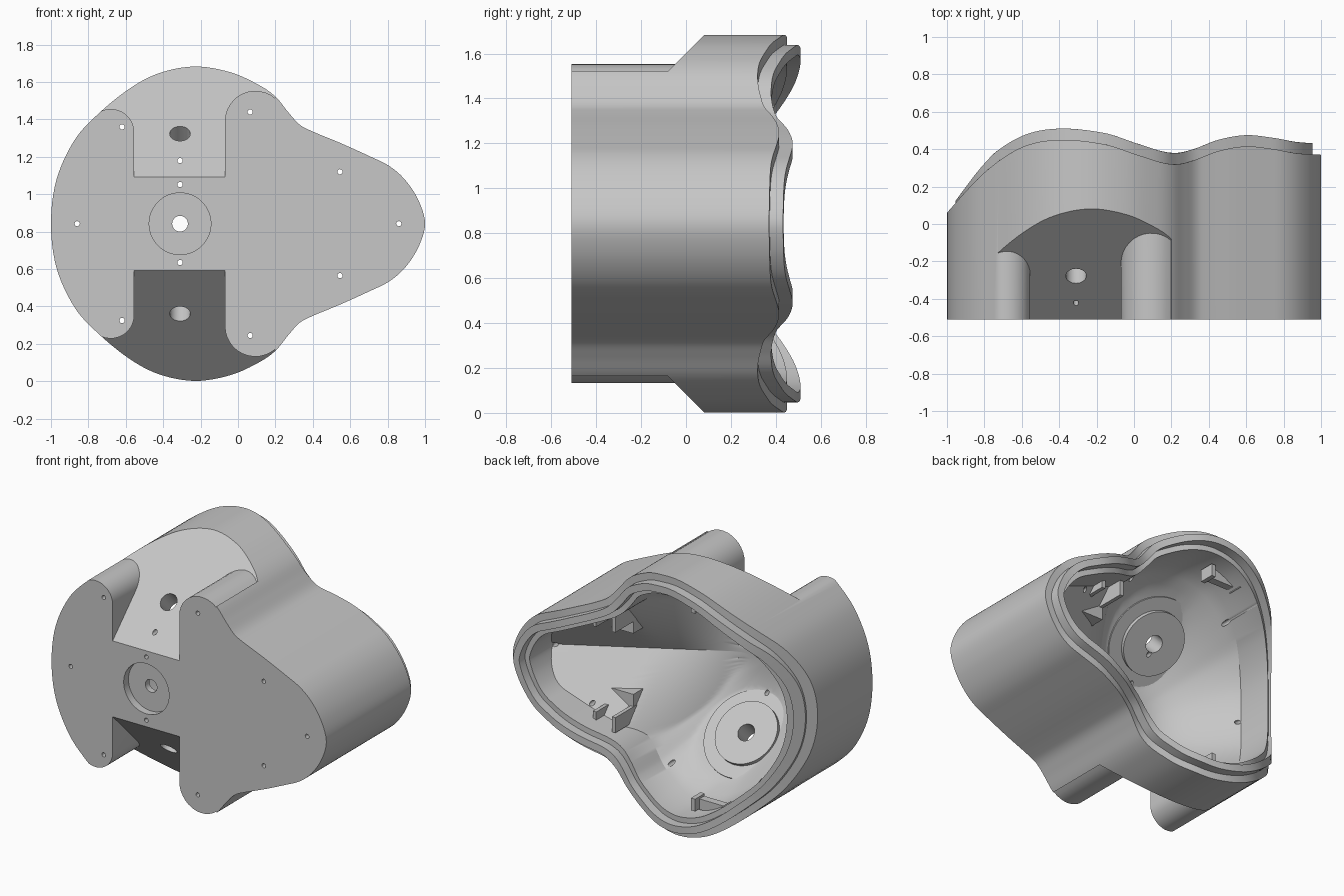
import bpy, bmesh, math
from mathutils import Vector, Matrix

if "Cube" in bpy.data.objects:
    bpy.data.objects.remove(bpy.data.objects["Cube"])

MID = 0.8425    # height of the symmetry plane
FRONT = -0.51

grey = bpy.data.materials.new("plain grey")
grey.use_nodes = True
grey.diffuse_color = (0.57, 0.57, 0.57, 1)
grey.node_tree.nodes["Principled BSDF"].inputs["Base Color"].default_value = (0.57, 0.57, 0.57, 1)


def catmull(p, t):
    a, b, c, d = p
    return 0.5 * (2 * b + (c - a) * t + (2 * a - 5 * b + 4 * c - d) * t * t
                  + (3 * b - a - 3 * c + d) * t ** 3)


def make(name, bm):
    bmesh.ops.recalc_face_normals(bm, faces=bm.faces)
    mesh = bpy.data.meshes.new(name)
    bm.to_mesh(mesh)
    bm.free()
    mesh.materials.append(grey)
    ob = bpy.data.objects.new(name, mesh)
    bpy.context.collection.objects.link(ob)
    return ob


def activate(ob):
    bpy.ops.object.select_all(action='DESELECT')
    ob.select_set(True)
    bpy.context.view_layer.objects.active = ob


def cut(ob, cutter):
    mod = ob.modifiers.new("cut", 'BOOLEAN')
    mod.operation = 'DIFFERENCE'
    mod.solver = 'EXACT'
    mod.object = cutter
    activate(ob)
    bpy.ops.object.modifier_apply(modifier=mod.name)


def add_cylinder(bm, start, end, radius, sides=32):
    start, end = Vector(start), Vector(end)
    axis = end - start
    turn = axis.to_track_quat('Z', 'Y').to_matrix().to_4x4()
    bmesh.ops.create_cone(bm, cap_ends=True, segments=sides, radius1=radius, radius2=radius,
                          depth=axis.length, matrix=Matrix.Translation((start + end) / 2) @ turn)


def add_box(bm, centre, size):
    bmesh.ops.create_cube(bm, size=1, matrix=Matrix.Translation(centre) @ Matrix.Diagonal((*size, 1)))


# Outline, upper half from the left end to the right tip, mirrored below
half = [Vector(p) for p in [
    (-1, MID), (-.97, 1.08), (-.875, 1.288), (-.75, 1.427), (-.58, 1.565), (-.42, 1.648),
    (-.23, 1.683), (-.04, 1.652), (.11, 1.585), (.2, 1.522), (.27, 1.437), (.33, 1.372),
    (.40, 1.335), (.545, 1.275), (.70, 1.205), (.81, 1.15), (.895, 1.075), (.965, .967), (1, MID)]]
loop = half + [Vector((p.x, 2 * MID - p.y)) for p in half[-2:0:-1]]
n = len(loop)
outline = [catmull([loop[(i + k) % n] for k in (-1, 0, 1, 2)], s / 6)
           for i in range(n) for s in range(6)]


def inset(dist):
    pts, m = [], len(outline)
    for i, p in enumerate(outline):
        t = (outline[(i + 1) % m] - outline[i - 1]).normalized()
        pts.append(p + Vector((t.y, -t.x)) * dist)
    return pts


# Wavy back edge as a function of x
wave = [(-1.2, -.17), (-1, .06), (-.8, .275), (-.6, .41), (-.4, .45), (-.15, .425), (.05, .36),
        (.2, .32), (.3, .335), (.45, .39), (.6, .415), (.75, .40), (.87, .378), (1, .37), (1.2, .36)]


def back(x):
    for i in range(1, len(wave) - 2):
        if x <= wave[i + 1][0] or i == len(wave) - 3:
            t = (x - wave[i][0]) / (wave[i + 1][0] - wave[i][0])
            return catmull([wave[i + k][1] for k in (-1, 0, 1, 2)], t)


def lip(x):
    return 0.06 * min(1, max(0.2, (x + 1) / 0.25))


# Cavity floor: rounded bowl, slanted inner walls, and a valley climbing to the tip
def bowl(x, z, k):
    edge = back(x) - 0.25
    h = abs(z - MID)
    along = min(1, max(0, (x + 0.1) / 0.97))
    valley = -0.42 + 0.55 * along + 0.9 * h * min(1, 2.2 * along)
    return max(-0.42 + (edge + 0.42) * k ** 3, h - 0.62, min(valley, back(x) - 0.06))


# Body: outer wall, stepped rim and cavity as one loft
rings = [[(p.x, FRONT, p.y) for p in outline]]
for dist, rise in [(0, 0), (.045, 0), (.045, 1), (.09, 1), (.09, 0), (.125, 0)]:
    rings.append([(p.x, back(p.x) + rise * lip(p.x), p.y) for p in inset(dist)])
hub = Vector((-0.31, MID))
for step in range(24):
    k = 1 - step / 24
    ring = [hub + (p - hub) * k for p in inset(.125)]
    rings.append([(p.x, bowl(p.x, p.y, k), p.y) for p in ring])
bm = bmesh.new()
rows = [[bm.verts.new(c) for c in ring] for ring in rings]
bm.faces.new(rows[0])
count = len(outline)
for a, b in zip(rows, rows[1:]):
    for i in range(count):
        j = (i + 1) % count
        bm.faces.new((a[i], a[j], b[j], b[i]))
centre = bm.verts.new((hub.x, -0.42, hub.y))
for i in range(count):
    bm.faces.new((rows[-1][i], rows[-1][(i + 1) % count], centre))
body = make("body_shell", bm)

# Notches above and below, ending on slanted planes between rounded legs
section = [(-.07, 1.0), (-.555, 1.0)]
for i in range(13):
    a = math.radians(125 * i / 12)
    section.append((-.68 + .125 * math.cos(a), 1.331 + .125 * math.sin(a)))
section += [(-.9, 1.9), (.35, 1.9)]
for i in range(13):
    a = math.radians(50 + 130 * i / 12)
    section.append((.093 + .163 * math.cos(a), 1.39 + .163 * math.sin(a)))
bm = bmesh.new()
for side in (1, -1):
    near = [bm.verts.new((x, -.8, MID + side * (z - MID))) for x, z in section]
    far = [bm.verts.new((x, z - 1.602, MID + side * (z - MID))) for x, z in section]
    bm.faces.new(near)
    bm.faces.new(far)
    for i in range(len(section)):
        j = (i + 1) % len(section)
        bm.faces.new((near[i], near[j], far[j], far[i]))
notches = make("notch_cutter", bm)

# Front recess and screw holes
bm = bmesh.new()
add_cylinder(bm, (hub.x, -.7, MID), (hub.x, -.46, MID), .165, 64)
holes = [(-.86, MID), (.86, MID), (hub.x, 1.18), (hub.x, 1.052), (hub.x, .635)]
for x, z in [(-.62, 1.36), (.065, 1.44), (.545, 1.12)]:
    holes += [(x, z), (x, 2 * MID - z)]
for x, z in holes:
    add_cylinder(bm, (x, -.7, z), (x, .7, z), .014, 12)
screws = make("screw_cutter", bm)

# Central bore and the two bores square to the slanted planes
mouths = {}
bm = bmesh.new()
add_cylinder(bm, (hub.x, -.7, MID), (hub.x, -.3, MID), .042)
for side in (1, -1):
    mouth = Vector((hub.x, -.278, MID + side * .4815))
    inward = Vector((0, 1, -side)).normalized()
    mouths[side] = mouth, inward
    add_cylinder(bm, mouth - inward * .2, mouth + inward * .25, .055)
bores = make("bore_cutter", bm)

for tool in (notches, screws, bores):
    cut(body, tool)

# Round bosses inside, around the slanted bores
parts = [body]
for side, label in ((1, "upper"), (-1, "lower")):
    mouth, inward = mouths[side]
    for kind, radius, top in (("pad", .29, .108), ("boss", .205, .135)):
        bm = bmesh.new()
        add_cylinder(bm, mouth + inward * .08, mouth + inward * top, radius, 64)
        disc = make(label + "_" + kind, bm)
        cut(disc, screws)
        cut(disc, bores)
        parts.append(disc)

    # Channel rails with a stop, and a small clip inside the rim
    bm = bmesh.new()
    for x in (.33, .47):
        add_box(bm, (x, .16, MID + side * .33), (.025, .24, .1))
    add_box(bm, (.40, .04, MID + side * .25), (.16, .1, .1))
    parts.append(make(label + "_channel", bm))
    bm = bmesh.new()
    add_box(bm, (-.42, .3, MID + side * .66), (.22, .05, .07))
    for x in (-.53, -.31):
        add_box(bm, (x, .32, MID + side * .65), (.03, .1, .08))
    parts.append(make(label + "_clip", bm))

for tool in (notches, screws, bores):
    bpy.data.objects.remove(tool)
for ob in parts:
    activate(ob)
    bpy.ops.object.shade_smooth_by_angle(angle=math.radians(28))
